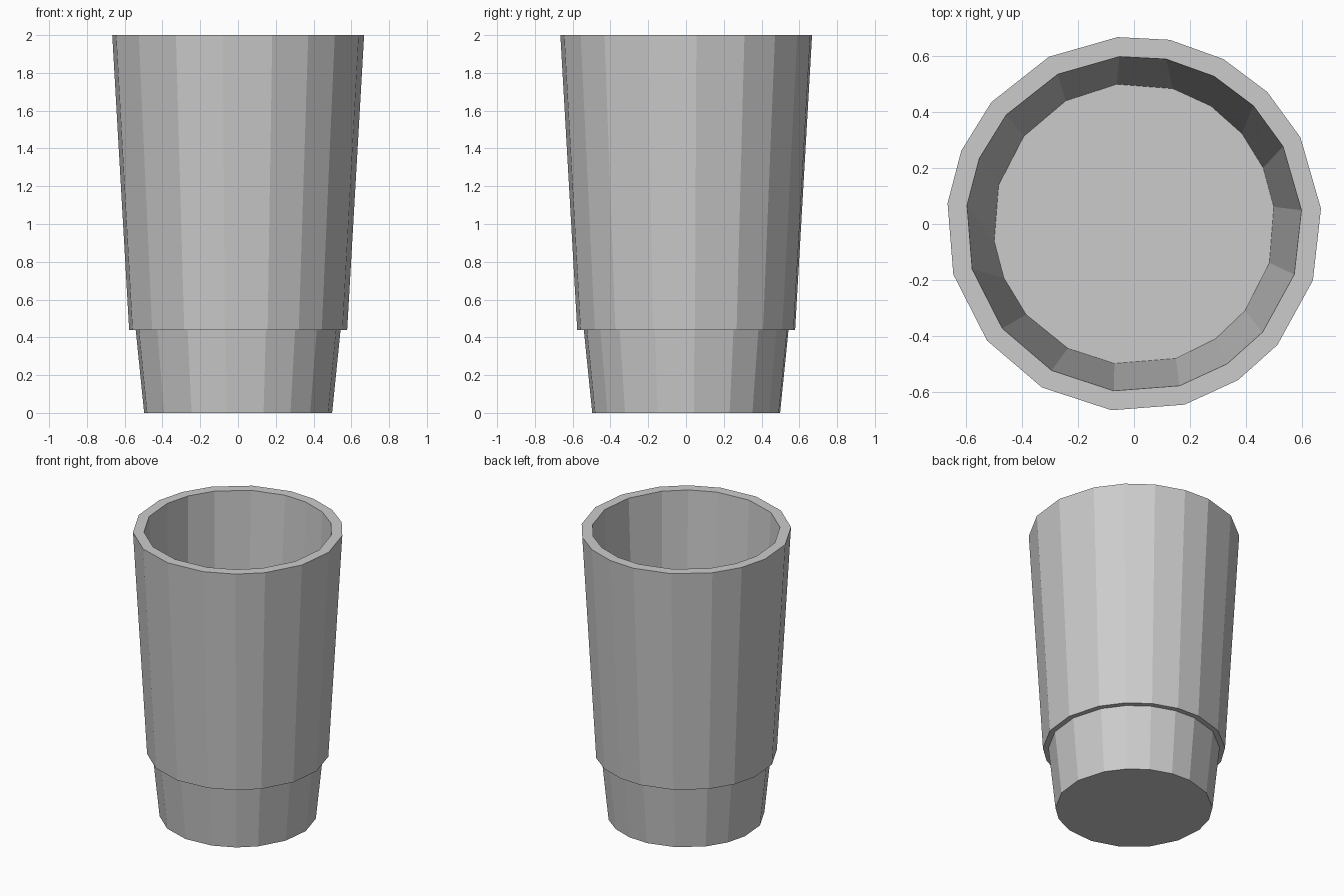
import bpy, bmesh
from math import sin, cos, radians

if "Cube" in bpy.data.objects:
    bpy.data.objects.remove(bpy.data.objects["Cube"])

# Uneven 18-sided cross-sections: outer wall / rim, and inner floor (degrees)
RIM = [95, 79, 61.5, 44.7, 27.5, 4.7, -17.5, -40.1, -56.3,
       -74.3, -96.9, -119.4, -141.6, -164.4, -186.4, -203, -220.5, -243]
FLOOR = [97, 74, 57, 40, 23.5, 7, -16, -38, -54.7,
         -72.7, -98, -118, -140, -157.5, -173, -196, -218.5, -241]

# Profile from underside, over the rim, down to the inner floor
PROFILE = [(0.50, 0.0, RIM), (0.545, 0.44, RIM), (0.58, 0.44, RIM),
           (0.67, 2.0, RIM), (0.60, 2.0, RIM), (0.503, 0.3, FLOOR)]


def ring(bm, radius, z, angles):
    return [bm.verts.new((radius * cos(radians(a)), radius * sin(radians(a)), z))
            for a in angles]


# Tumbler: stepped outside, hollow inside, flat-shaded
bm = bmesh.new()
rings = [ring(bm, *p) for p in PROFILE]
for low, high in zip(rings, rings[1:]):
    for i in range(len(low)):
        j = (i + 1) % len(low)
        bm.faces.new((low[i], low[j], high[j], high[i]))
bm.faces.new(rings[0])
bm.faces.new(rings[-1])
bmesh.ops.recalc_face_normals(bm, faces=bm.faces[:])

mesh = bpy.data.meshes.new("tumbler")
bm.to_mesh(mesh)
bm.free()
bpy.context.collection.objects.link(bpy.data.objects.new("tumbler", mesh))
